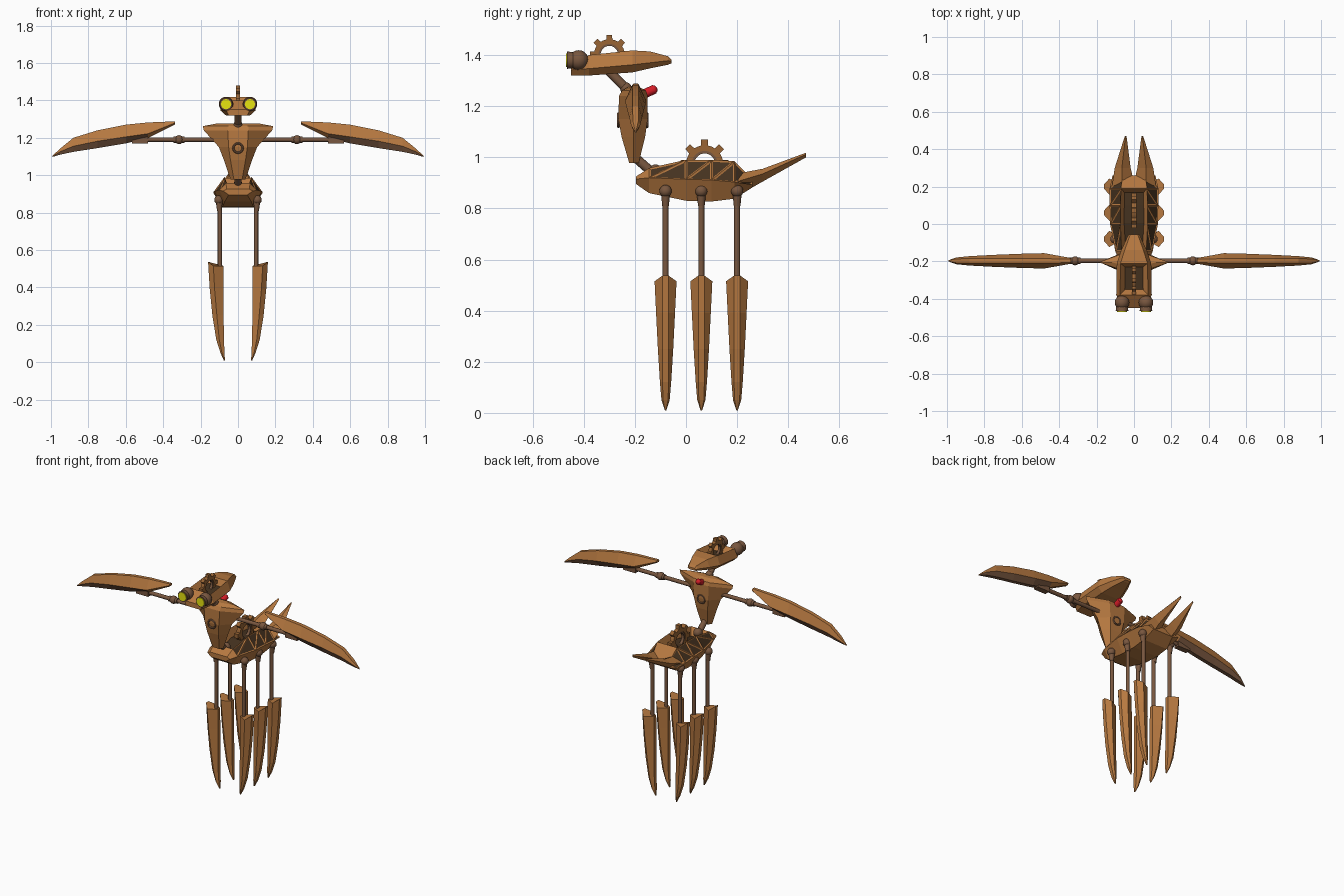
import bpy, bmesh, math
from mathutils import Vector

if "Cube" in bpy.data.objects:
    bpy.data.objects.remove(bpy.data.objects["Cube"])


def material(name, rgb):
    m = bpy.data.materials.new(name)
    m.diffuse_color = (*rgb, 1)
    m.use_nodes = True
    m.node_tree.nodes["Principled BSDF"].inputs["Base Color"].default_value = m.diffuse_color
    return m


BRONZE = material("bronze", (0.47, 0.19, 0.052))
PIPE = material("brown_metal", (0.19, 0.095, 0.05))
DARK = material("dark_recess", (0.06, 0.032, 0.014))
GEAR = material("gear_bronze", (0.32, 0.13, 0.035))
YELLOW = material("yellow_lens", (0.80, 0.77, 0.005))
RED = material("red_lamp", (0.66, 0.012, 0.02))


def finish(name, bm, mats, smooth=False):
    bmesh.ops.recalc_face_normals(bm, faces=bm.faces)
    me = bpy.data.meshes.new(name)
    for f in bm.faces:
        f.smooth = smooth
    bm.to_mesh(me)
    bm.free()
    for m in mats:
        me.materials.append(m)
    ob = bpy.data.objects.new(name, me)
    bpy.context.collection.objects.link(ob)
    return ob


def loft(rings):
    """Skin a list of point rings, cap the ends, return the faces by (station, side)."""
    bm = bmesh.new()
    vs = [[bm.verts.new(p) for p in r] for r in rings]
    n, grid = len(rings[0]), {}
    for i in range(len(vs) - 1):
        for j in range(n):
            k = (j + 1) % n
            grid[i, j] = bm.faces.new((vs[i][j], vs[i][k], vs[i + 1][k], vs[i + 1][j]))
    bm.faces.new(vs[0])
    bm.faces.new(vs[-1])
    bmesh.ops.recalc_face_normals(bm, faces=bm.faces)
    return bm, grid


def rod(name, a, b, r, mat, r2=None, seg=12):
    a, b = Vector(a), Vector(b)
    bm = bmesh.new()
    bmesh.ops.create_cone(bm, cap_ends=True, segments=seg, radius1=r,
                          radius2=r if r2 is None else r2, depth=(b - a).length)
    q = (b - a).to_track_quat('Z', 'Y')
    for v in bm.verts:
        v.co = q @ v.co + (a + b) / 2
    ob = finish(name, bm, [mat])
    for p in ob.data.polygons:
        p.use_smooth = len(p.vertices) == 4
    for e in ob.data.edges:
        u, v = (Vector(ob.data.vertices[k].co) for k in e.vertices)
        e.use_edge_sharp = abs((u - v).normalized().dot((b - a).normalized())) < 0.5
    return ob


def ball(name, c, r, mat):
    bm = bmesh.new()
    bmesh.ops.create_uvsphere(bm, u_segments=16, v_segments=10, radius=r)
    bmesh.ops.translate(bm, vec=Vector(c), verts=bm.verts)
    return finish(name, bm, [mat], True)


def gear(name, y, z, hole, root, tip, half, mat=GEAR, teeth=8):
    """Toothed ring standing in the y-z plane."""
    bm = bmesh.new()
    cols = []
    for k in range(teeth):
        for off, r in ((-.25, root), (-.18, tip), (.18, tip), (.25, root), (.5, root)):
            a = math.pi / 2 + 2 * math.pi / teeth * (k + off)
            cols.append([bm.verts.new((x, y + q * math.cos(a), z + q * math.sin(a)))
                         for x, q in ((-half, r), (half, r), (half, hole), (-half, hole))])
    n = len(cols)
    for k in range(n):
        c, d = cols[k], cols[(k + 1) % n]
        for j in range(4):
            bm.faces.new((c[j], c[(j + 1) % 4], d[(j + 1) % 4], d[j]))
    return finish(name, bm, [mat])


def hull_rings(stations):
    """Six-sided sections along y from (y, z low, z mid, z top, w low, w mid, w top)."""
    return [[(-bw, y, zb), (-w, y, zm), (-tw, y, zt), (tw, y, zt), (w, y, zm), (bw, y, zb)]
            for y, zb, zm, zt, bw, w, tw in stations]


def sink(bm, faces, depth, width):
    bmesh.ops.inset_region(bm, faces=faces, thickness=width, depth=depth, use_even_offset=True)
    for f in faces:
        f.material_index = 1


# Body hull with triangular windows and an open top for the gear
bm, grid = loft(hull_rings([
    (-.195, .895, .915, .925, .05, .08, .06), (-.145, .86, .92, .958, .07, .10, .065),
    (.0, .83, .914, .990, .084, .128, .073), (.10, .827, .911, .990, .085, .13, .072),
    (.19, .838, .903, .985, .085, .13, .07), (.26, .882, .893, .915, .07, .115, .06)]))
sink(bm, [grid[i, 2] for i in (1, 2, 3)], -0.05, 0.02)
sides = [grid[i, j] for i in range(1, 5) for j in (1, 3)]
tris = bmesh.ops.triangulate(bm, faces=sides)["faces"]
bmesh.ops.inset_individual(bm, faces=tris, thickness=0.0065, depth=-0.004, use_even_offset=True)
for f in tris:
    f.material_index = 1
finish("body", bm, [BRONZE, DARK])
gear("body_gear", .073, .975, .05, .072, .095, .013)
gear("body_gear_liner", .073, .975, .04, .052, .052, .009, PIPE)

# Head shell with an open top
bm, grid = loft(hull_rings([
    (-.45, 1.32, 1.342, 1.35, .05, .06, .045), (-.38, 1.32, 1.347, 1.40, .065, .095, .075),
    (-.21, 1.332, 1.362, 1.418, .062, .092, .072), (-.14, 1.348, 1.37, 1.414, .045, .068, .05),
    (-.07, 1.362, 1.378, 1.395, .022, .036, .025), (-.057, 1.368, 1.376, 1.382, .015, .028, .02)]))
sink(bm, [grid[1, 2]], -0.035, 0.025)
finish("head", bm, [BRONZE, DARK])
gear("head_gear", -.30, 1.402, .042, .06, .077, .011)
gear("head_gear_liner", -.30, 1.402, .034, .044, .044, .008, PIPE)

# Chest shield, tapering down to the waist
bm, grid = loft([[(-w, -.205, z), (-c, f, z), (c, f, z), (w, -.205, z), (c, b, z), (-c, b, z)]
                 for z, w, c, f, b in (
    (.977, .04, .022, -.222, -.185), (1.08, .075, .04, -.252, -.16), (1.15, .102, .05, -.265, -.15),
    (1.24, .183, .055, -.262, -.15), (1.262, .188, .055, -.25, -.157), (1.275, .12, .03, -.225, -.185))])
chest = finish("chest", bm, [BRONZE, DARK])
# Round port cut right through the chest, with rims and a cross bar
cutter = rod("port_cutter", (0, -.4, 1.145), (0, 0, 1.145), .021, DARK, seg=16)
cutter.hide_render = True
cut = chest.modifiers.new("port", 'BOOLEAN')
cut.operation = 'DIFFERENCE'
cut.solver = 'EXACT'
cut.object = cutter
bpy.context.view_layer.update()
carved = bpy.data.meshes.new_from_object(chest.evaluated_get(bpy.context.evaluated_depsgraph_get()))
chest.modifiers.clear()
chest.data = carved
bpy.data.objects.remove(cutter)
for label, y in (("front", -.264), ("back", -.152)):
    bpy.ops.mesh.primitive_torus_add(location=(0, y, 1.145), rotation=(math.pi / 2, 0, 0),
                                     major_radius=.025, minor_radius=.006,
                                     major_segments=16, minor_segments=6)
    ring = bpy.context.object
    ring.name = label + "_port_ring"
    ring.data.materials.append(PIPE)
rod("port_bar_upright", (0, -.2, 1.12), (0, -.2, 1.17), .004, PIPE)
rod("port_bar_level", (-.025, -.2, 1.145), (.025, -.2, 1.145), .004, PIPE)
rod("back_lamp", (0, -.17, 1.245), (0, -.122, 1.267), .018, RED)
ball("back_lamp_tip", (0, -.129, 1.264), .0175, RED)

# Neck and waist
rod("neck", (0, -.30, 1.335), (0, -.235, 1.27), .018, PIPE)
ball("neck_joint", (0, -.235, 1.27), .023, PIPE)
rod("waist", (0, -.20, 1.0), (0, -.12, .93), .018, PIPE)
ball("waist_joint", (0, -.12, .945), .027, PIPE)


def blade(name, stations, place, under=()):
    """Curved blade: narrow spine, wide middle, narrow edge; place() maps to space."""
    rings = []
    for s, spine, mid, edge, w in stations:
        t = min(.012, w * .6)
        rings.append([place(s, spine, -t), place(s, spine, t), place(s, mid, w),
                      place(s, edge, t), place(s, edge, -t), place(s, mid, -w)])
    bm, grid = loft(rings)
    for (i, j), f in grid.items():
        f.material_index = int(i > 0 and j in under)
    return finish(name, bm, [BRONZE, PIPE])


WING = [(.336, 1.288, 1.28, 1.272, .015), (.48, 1.282, 1.222, 1.2, .041), (.6, 1.27, 1.205, 1.17, .038),
        (.75, 1.24, 1.182, 1.145, .032), (.88, 1.2, 1.155, 1.125, .025),
        (.95, 1.143, 1.126, 1.11, .018), (.993, 1.103, 1.10, 1.097, .003)]
LEG = [(.515, .16, .132, .078, .043), (.39, .151, .125, .077, .037), (.25, .137, .113, .077, .030),
       (.12, .116, .1, .075, .022), (.05, .094, .086, .072, .016), (.01, .076, .073, .07, .003)]

for side, s in (("left", 1), ("right", -1)):
    # Wing with its arm, brown underneath
    blade(side + "_wing", WING, lambda a, h, w: (s * a, -.197 + w, h), (2, 3, 4))
    rod(side + "_arm", (s * .10, -.197, 1.19), (s * .53, -.197, 1.19), .012, PIPE)
    rod(side + "_arm_collar", (s * .285, -.197, 1.19), (s * .345, -.197, 1.19), .017, PIPE)
    ball(side + "_arm_joint", (s * .315, -.197, 1.19), .024, PIPE)
    bm = bmesh.new()
    bmesh.ops.create_cube(bm, size=1)
    for v in bm.verts:
        v.co = Vector((s * .525, -.197, 1.20)) + Vector((v.co.x * .085, v.co.y * .036, v.co.z * .06))
    finish(side + "_wing_bracket", bm, [PIPE])

    # Eye
    ball(side + "_eye_socket", (s * .064, -.42, 1.38), .039, PIPE)
    rod(side + "_eye_cup", (s * .064, -.43, 1.38), (s * .064, -.466, 1.38), .030, PIPE, .034, 16)
    rod(side + "_eye_lens", (s * .064, -.464, 1.38), (s * .064, -.47, 1.38), .027, YELLOW, seg=16)

    # Tail spike
    bm, grid = loft([
        [(s * .118, .20, .905), (s * .065, .22, .94), (s * .004, .24, .905), (s * .06, .235, .868)],
        [(s * .103, .30, .935), (s * .065, .30, .955), (s * .018, .30, .935), (s * .062, .30, .905)],
        [(s * .049, .47, 1.012), (s * .045, .47, 1.018), (s * .04, .47, 1.01), (s * .045, .47, 1.0)]])
    finish(side + "_tail_spike", bm, [BRONZE])

    # Three legs
    for k, y in enumerate((-.08, .06, .20), 1):
        leg = f"{side}_leg_{k}"
        ball(leg + "_hip", (s * .103, y, .868), .024, PIPE)
        rod(leg + "_rod", (s * .097, y, .48), (s * .097, y, .86), .0115, PIPE)
        rod(leg + "_collar", (s * .099, y, .81), (s * .101, y, .86), .013, PIPE, .018)
        # the outer corner of each blade rises into a small point
        blade(leg + "_blade", LEG,
              lambda a, h, w: (s * h, y + w, a + (.022 if a > .5 and h > .15 else 0)))
